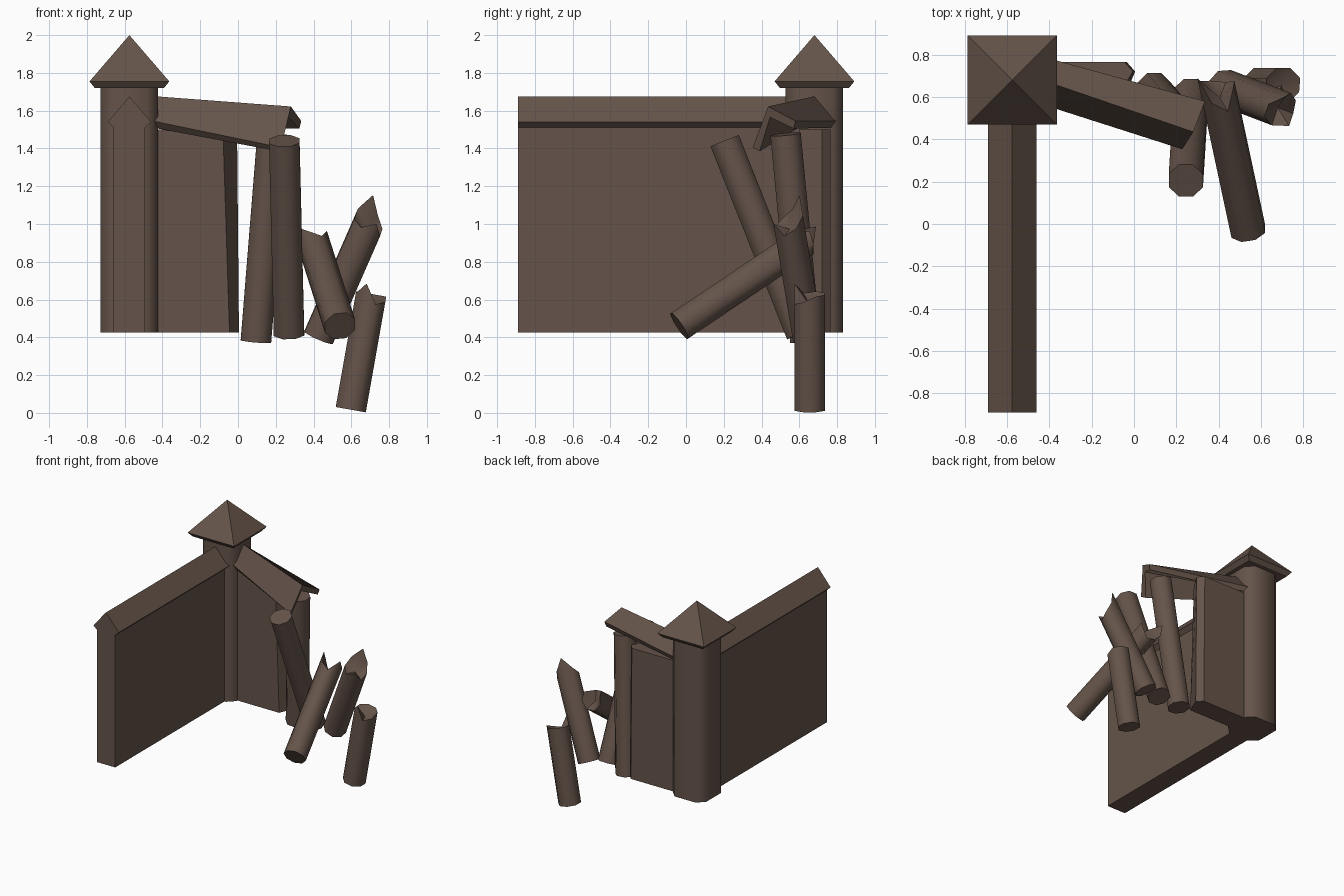
import bpy, math
from mathutils import Vector

if "Cube" in bpy.data.objects:
    bpy.data.objects.remove(bpy.data.objects["Cube"])

mat = bpy.data.materials.new("weathered brown")
mat.diffuse_color = (0.13, 0.088, 0.068, 1)
mat.use_nodes = True
mat.node_tree.nodes["Principled BSDF"].inputs["Base Color"].default_value = mat.diffuse_color


def make(name, verts, faces, smooth=False):
    me = bpy.data.meshes.new(name)
    me.from_pydata([tuple(v) for v in verts], [], faces)
    me.materials.append(mat)
    ob = bpy.data.objects.new(name, me)
    bpy.context.collection.objects.link(ob)
    bpy.ops.object.select_all(action='DESELECT')
    bpy.context.view_layer.objects.active = ob
    ob.select_set(True)
    bpy.ops.object.mode_set(mode='EDIT')
    bpy.ops.mesh.select_all(action='SELECT')
    bpy.ops.mesh.normals_make_consistent(inside=False)
    bpy.ops.object.mode_set(mode='OBJECT')
    if smooth:
        bpy.ops.object.shade_smooth_by_angle(angle=math.radians(48))
    return ob


def loft(name, a, b, smooth=False):
    """Solid between two matching outlines."""
    n = len(a)
    faces = [(i, (i + 1) % n, n + (i + 1) % n, n + i) for i in range(n)]
    faces += [tuple(range(n)), tuple(range(n, 2 * n))]
    return make(name, list(a) + list(b), faces, smooth)


def log(name, base, top, r=0.0875, jag=None):
    """Eight-sided log; jag gives the splinter height of each top corner."""
    base, top = Vector(base), Vector(top)
    axis = (top - base).normalized()
    u = (Vector((1, 0, 0)) - axis * axis.x).normalized()
    v = axis.cross(u)
    ring = [(u * math.cos(t) + v * math.sin(t)) * r
            for t in (math.pi / 8 + k * math.pi / 4 for k in range(8))]
    offs = jag or [0] * 8
    verts = [base + p for p in ring]
    verts += [top + p + axis * o for p, o in zip(ring, offs)]
    faces = [(i, (i + 1) % 8, 8 + (i + 1) % 8, 8 + i) for i in range(8)]
    faces.append(tuple(range(8)))
    if jag:
        verts.append(top - axis * 0.03)
        faces += [(8 + i, 8 + (i + 1) % 8, 16) for i in range(8)]
    else:
        faces.append(tuple(range(8, 16)))
    make(name, verts, faces, True)


CX, CY = -0.575, 0.68

# Corner post with chamfered edges
h, c = 0.152, 0.095
octagon = [(h, -c), (h, c), (c, h), (-c, h), (-h, c), (-h, -c), (-c, -h), (c, -h)]
loft("corner_post", [(CX + x, CY + y, 0.425) for x, y in octagon],
     [(CX + x, CY + y, 1.73) for x, y in octagon], True)

# Pyramid cap
sq = [(-1, -1), (1, -1), (1, 1), (-1, 1)]
verts = [(CX + x * s, CY + y * s, z) for s, z in ((0.183, 1.72), (0.211, 1.755)) for x, y in sq]
verts.append((CX, CY, 2.0))
make("post_cap", verts, [(0, 1, 2, 3)] +
     [(i, (i + 1) % 4, 4 + (i + 1) % 4, 4 + i) for i in range(4)] +
     [(4 + i, 4 + (i + 1) % 4, 8) for i in range(4)])

# Long intact wall and its coping
wall = [(-0.083, 0.425), (0.083, 0.425), (0.083, 1.52), (-0.083, 1.52)]
coping = [(-0.083, 1.51), (0.083, 1.51), (0.115, 1.54), (0, 1.675), (-0.115, 1.54)]
for name, prof in (("long_wall", wall), ("long_wall_coping", coping)):
    loft(name, [(CX + x, -0.89, z) for x, z in prof], [(CX + x, 0.6, z) for x, z in prof])

# Broken short wall stub with a faceted end
stub_b = [(-0.45, 0.597), (-0.045, 0.597), (0.005, 0.72), (-0.035, 0.766), (-0.45, 0.766)]
stub_t = [(-0.45, 0.597), (-0.08, 0.597), (-0.005, 0.72), (-0.045, 0.766), (-0.45, 0.766)]
loft("short_wall", [(x, y, 0.425) for x, y in stub_b], [(x, y, 1.5) for x, y in stub_t])

# Slipped coping: hollow chevron section, sagging away from the post
far = [(-0.45, y, z) for y, z in ((0.685, 1.677), (0.795, 1.545), (0.775, 1.51),
                                  (0.685, 1.63), (0.595, 1.51), (0.57, 1.545))]
near = [(0.28, 0.435, 1.622), (0.335, 0.58, 1.545), (0.325, 0.57, 1.505),
        (0.265, 0.445, 1.565), (0.215, 0.39, 1.385), (0.228, 0.353, 1.405)]
loft("slipped_coping", far, near)

# Upright logs
log("leaning_log_back", (0.095, 0.632, 0.38), (0.183, 0.527, 1.475))
log("leaning_log_front", (0.27, 0.61, 0.42), (0.245, 0.205, 1.44))

# Splintered logs
log("broken_log_front", (0.54, -0.035, 0.46), (0.40, 0.62, 0.90),
    jag=[0.03, 0, 0.02, 0.06, 0.12, 0, -0.06, 0.05])
log("broken_log_back", (0.427, 0.645, 0.40), (0.69, 0.545, 1.0),
    jag=[0, 0.05, 0.14, 0.05, 0, -0.02, 0.03, -0.03])
log("broken_log_low", (0.597, 0.655, 0.017), (0.70, 0.655, 0.6),
    jag=[0.03, 0.03, 0.03, 0.03, 0.02, 0.08, -0.02, 0])
